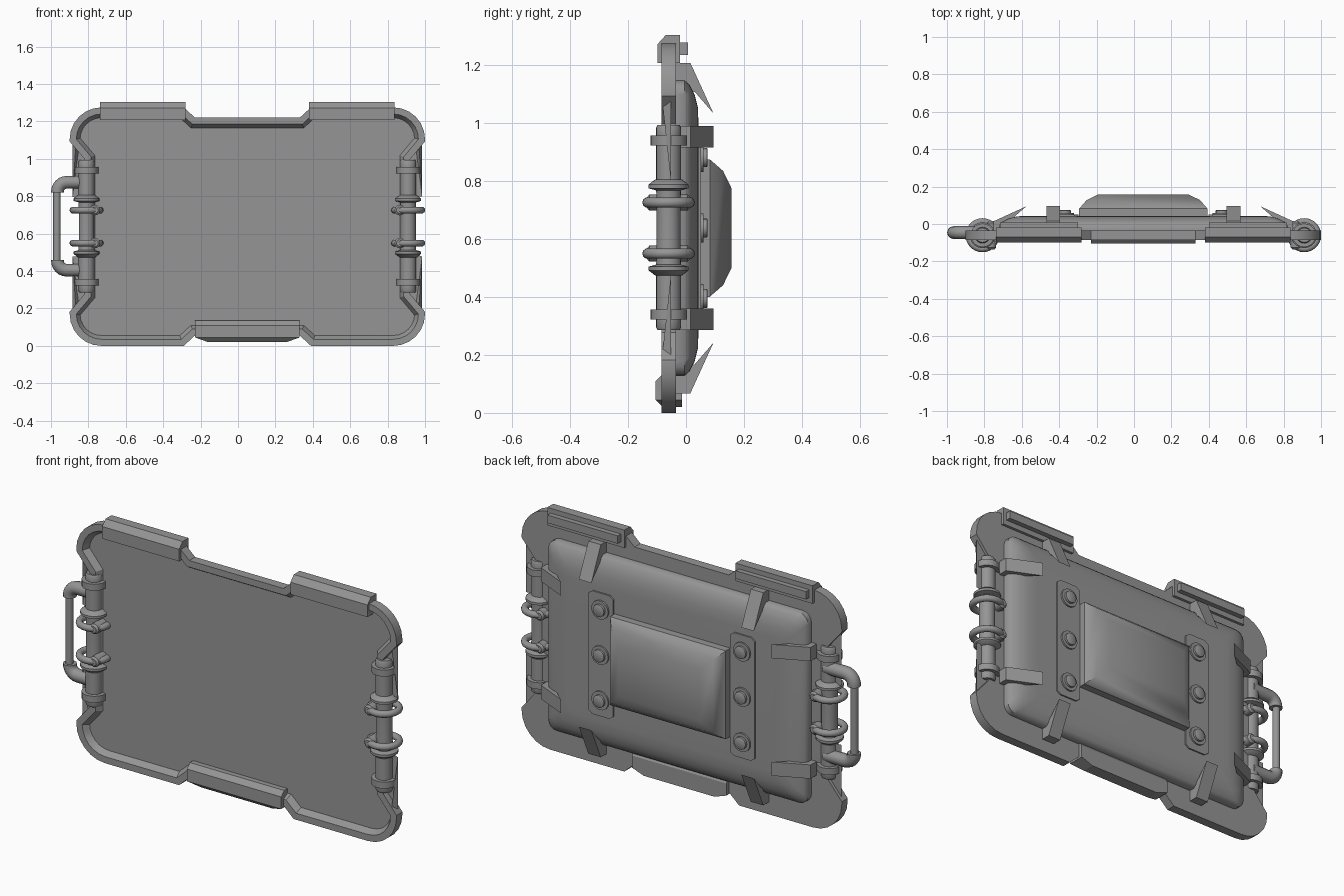
import bpy, bmesh, math
from mathutils import Vector

cube = bpy.data.objects.get("Cube")
if cube:
    bpy.data.objects.remove(cube, do_unlink=True)

CX, CZ = 0.05, 0.6375          # centre of the panel
SIDES = (-1, 1)

grey = bpy.data.materials.new("grey_metal")
grey.use_nodes = True
COLOUR = (0.3, 0.3, 0.3, 1)
grey.diffuse_color = COLOUR
grey.node_tree.nodes["Principled BSDF"].inputs["Base Color"].default_value = COLOUR


def finish(name, bm, smooth=None):
    """Turn a bmesh into a named object, optionally smooth below an angle."""
    bmesh.ops.recalc_face_normals(bm, faces=bm.faces)
    mesh = bpy.data.meshes.new(name)
    bm.to_mesh(mesh)
    bm.free()
    mesh.materials.append(grey)
    obj = bpy.data.objects.new(name, mesh)
    bpy.context.collection.objects.link(obj)
    if smooth:
        bpy.ops.object.select_all(action='DESELECT')
        obj.select_set(True)
        bpy.context.view_layer.objects.active = obj
        bpy.ops.object.shade_smooth_by_angle(angle=math.radians(smooth))
    return obj


def loft(name, rings, smooth=None):
    """Skin a stack of equal-length rings and cap both ends."""
    bm = bmesh.new()
    loops = [[bm.verts.new(p) for p in ring] for ring in rings]
    n = len(loops[0])
    for a, b in zip(loops, loops[1:]):
        for i in range(n):
            j = (i + 1) % n
            bm.faces.new((a[i], a[j], b[j], b[i]))
    bm.faces.new(loops[0])
    bm.faces.new(loops[-1])
    return finish(name, bm, smooth)


def box(name, x, y, z):
    return loft(name, [[(a, y[0], z[0]), (a, y[1], z[0]), (a, y[1], z[1]), (a, y[0], z[1])] for a in x])


def lathe(name, centre, axis, profile, sides=20):
    """Revolve (height, radius) pairs around the y or z axis."""
    rings = []
    for h, r in profile:
        ring = []
        for i in range(sides):
            t = math.tau * i / sides
            u, v = r * math.cos(t), r * math.sin(t)
            ring.append(Vector(centre) + Vector((u, v, h) if axis == 'z' else (u, h, v)))
        rings.append(ring)
    return loft(name, rings, 40)


def arc(cx, cz, r, start, steps=6):
    return [(cx + r * math.cos(start + i * math.pi / 2 / steps),
             cz + r * math.sin(start + i * math.pi / 2 / steps)) for i in range(steps + 1)]


def round_rect(hw, hh, r, y):
    ring = []
    for k, (sx, sz) in enumerate(((1, 1), (-1, 1), (-1, -1), (1, -1))):
        ring += arc(CX + sx * (hw - r), CZ + sz * (hh - r), r, k * math.pi / 2, 4)
    return [(x, y, z) for x, z in ring]


def tube(name, points, radius):
    curve = bpy.data.curves.new(name, 'CURVE')
    curve.dimensions = '3D'
    curve.bevel_depth = radius
    curve.bevel_resolution = 4
    curve.use_fill_caps = True
    spline = curve.splines.new('POLY')
    spline.points.add(len(points) - 1)
    for p, co in zip(spline.points, points):
        p.co = (*co, 1)
    spline.use_smooth = True
    curve.materials.append(grey)
    obj = bpy.data.objects.new(name, curve)
    bpy.context.collection.objects.link(obj)


# Front panel with waisted sides, dipped edges and a raised rim
quarter = [(0.87, 0.36), (0.95, 0.455)] + arc(0.78, 0.4675, 0.17, 0) + [(0.34, 0.6375), (0.28, 0.5825)]
outline = quarter + [(-x, z) for x, z in reversed(quarter)]
outline += [(-x, -z) for x, z in quarter] + [(x, -z) for x, z in reversed(quarter)]
bm = bmesh.new()
front = bm.faces.new([bm.verts.new((CX + x, -0.085, CZ + z)) for x, z in outline])
front.normal_update()
if front.normal.y > 0:
    front.normal_flip()
back = bmesh.ops.extrude_face_region(bm, geom=[front], use_keep_orig=True)
bmesh.ops.translate(bm, vec=(0, 0.05, 0), verts=[g for g in back["geom"] if isinstance(g, bmesh.types.BMVert)])
bm.normal_update()
bmesh.ops.inset_region(bm, faces=[front], thickness=0.035, use_even_offset=True)
bmesh.ops.inset_region(bm, faces=[front], thickness=0.02, use_even_offset=True)
for v in front.verts:
    v.co.y = -0.052
finish("front_panel", bm, 25)

# Edge guards along the top, each with a strip behind
for s in SIDES:
    xs = (CX + s * 0.33, CX + s * 0.787)
    profile = [(-0.098, 1.207), (-0.098, 1.272), (-0.07, 1.303), (-0.02, 1.303), (-0.02, 1.207)]
    loft("top_guard", [[(x, y, z) for y, z in profile] for x in xs])
    box("guard_strip", (xs[0] + s * 0.02, xs[1] - s * 0.02), (-0.021, 0.007), (1.235, 1.277))

# Bottom guard, tapered at its lower edge
loft("bottom_guard", [[(CX - w, y0, z), (CX + w, y0, z), (CX + w, y1, z), (CX - w, y1, z)]
                      for z, w, y0, y1 in ((0.02, 0.21, -0.08, -0.014), (0.045, 0.28, -0.105, -0.014),
                                           (0.11, 0.28, -0.105, -0.014), (0.135, 0.28, -0.08, -0.03))])

# Back housing with soft shoulders
loft("back_housing", [round_rect(0.77 - i, 0.51 - i, 0.05, y) for i, y in
                      ((0, -0.036), (0, -0.005), (0.015, 0.012), (0.05, 0.03), (0.095, 0.041), (0.15, 0.043))], 45)

# Domed battery box in the middle of the back
loft("battery_box", [[(CX + a * (0.343 - i), y, CZ + b * (0.237 - i))
                      for a, b in ((1, 1), (-1, 1), (-1, -1), (1, -1))]
                     for i, y in ((0, 0.04), (0, 0.082), (0.04, 0.128), (0.1, 0.157))], 40)

# Bolted plates beside the box
for s in SIDES:
    px = CX + s * 0.42
    plate = [(px + a * 0.073, CZ + b * 0.33) for a, b in ((-1, -0.95), (-0.7, -1), (0.7, -1), (1, -0.95),
                                                        (1, 0.95), (0.7, 1), (-0.7, 1), (-1, 0.95))]
    loft("bolt_plate", [[(x, y, z) for x, z in plate] for y in (0.035, 0.051)])
    for k in (-1, 0, 1):
        lathe("bolt", (px, 0, CZ + k * 0.243), 'y',
              [(0.045, 0.05), (0.06, 0.05), (0.06, 0.033), (0.072, 0.033), (0.075, 0.028)], 16)

# Hooked clips gripping the housing: (distance inward, y)
hook = [(0, -0.036), (0, 0.015), (0.175, 0.095), (0.1, 0.03), (0.1, -0.036)]
for s in SIDES:
    for t in SIDES:
        x, z = CX + s * 0.482, CZ + t * 0.57
        loft("edge_clip", [[(x + w, y, z - t * d) for d, y in hook] for w in (-0.037, 0.037)])
        x, z = CX + s * 0.8, CZ + t * 0.315
        loft("side_clip", [[(x - s * d, y, z + w) for d, y in hook] for w in (-0.037, 0.037)])

# Side posts with collars, flanges and clamp rings
half = [(0.09, 0.041), (0.128, 0.043), (0.135, 0.069), (0.148, 0.069), (0.166, 0.046), (0.166, 0.043),
        (0.283, 0.043), (0.283, 0.063), (0.318, 0.063), (0.318, 0.043), (0.345, 0.043), (0.354, 0.038)]
post = [(-h, r) for h, r in reversed(half)] + half
for s in SIDES:
    px, py = CX + s * 0.86, -0.06
    lathe("side_post", (px, py, CZ + 0.002), 'z', post, 20)
    for t in SIDES:
        z = CZ + t * 0.088
        bpy.ops.mesh.primitive_torus_add(location=(px, py, z), major_radius=0.073, minor_radius=0.018,
                                         major_segments=28, minor_segments=10)
        ring = bpy.context.object
        ring.name = "clamp_ring"
        ring.data.materials.append(grey)
        bpy.ops.object.shade_smooth_by_angle(angle=math.radians(60))
        lathe("clamp_knuckle", (px - s * 0.045, py, z), 'y',
              [(-0.075, 0.018), (-0.066, 0.028), (0.066, 0.028), (0.075, 0.018)], 12)

# Carry handle on one side: thick elbows joined by a thin rod
for t in SIDES:
    bend = [(-0.8, 0.235)] + [(-0.915 - 0.05 * math.sin(a), 0.185 + 0.05 * math.cos(a))
                              for a in (i * math.pi / 12 for i in range(7))] + [(-0.965, 0.18)]
    tube("handle_elbow", [(x, -0.046, CZ + 0.002 + t * z) for x, z in bend], 0.034)
tube("handle_rod", [(-0.968, -0.046, CZ - 0.2), (-0.968, -0.046, CZ + 0.2)], 0.02)
